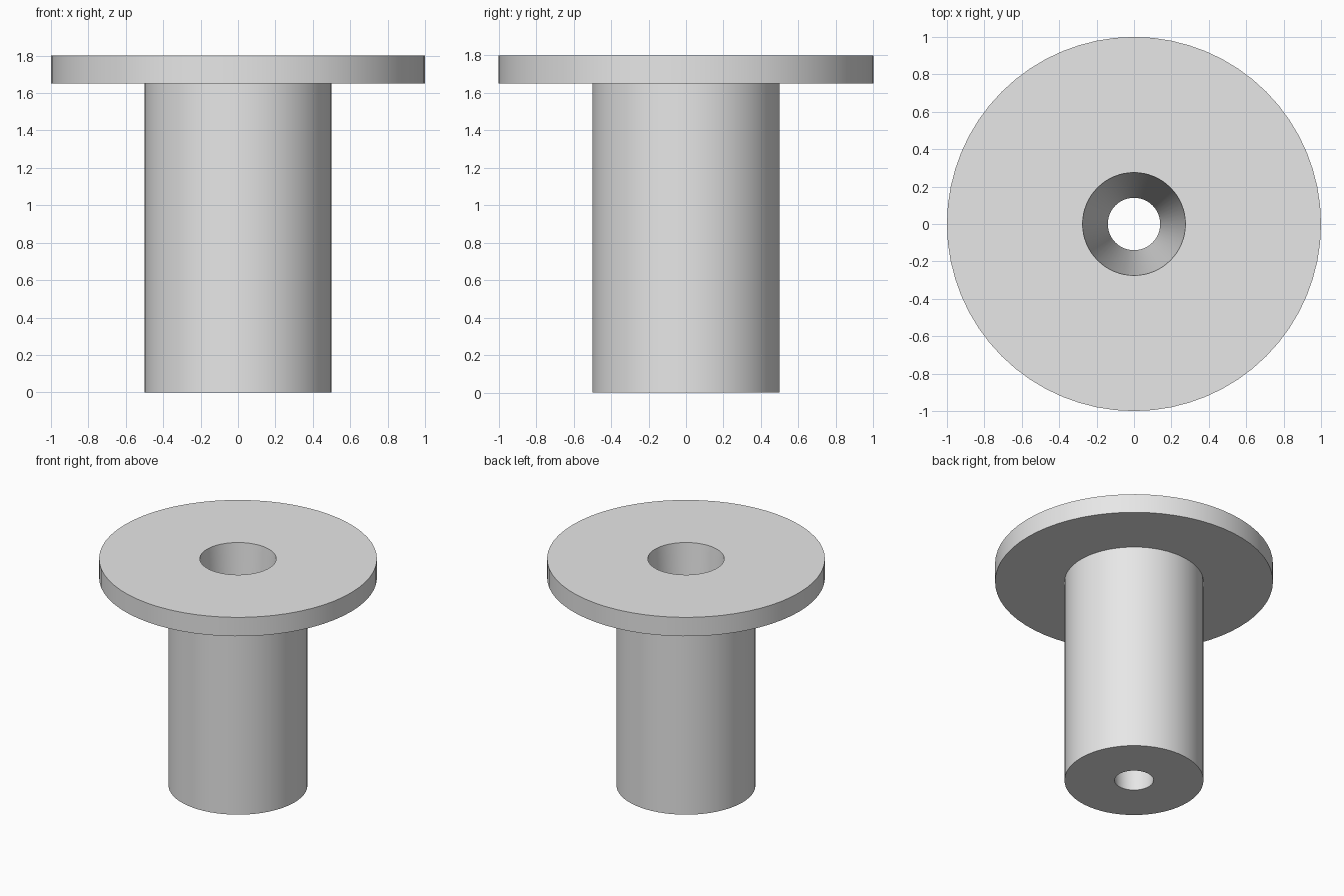
import bpy
import bmesh
import math

cube = bpy.data.objects.get("Cube")
if cube:
    bpy.data.objects.remove(cube, do_unlink=True)

SEGMENTS = 64

# Single grey material
grey = bpy.data.materials.new("light grey")
grey.use_nodes = True
colour = (0.8, 0.8, 0.8, 1)
grey.diffuse_color = colour
grey.node_tree.nodes["Principled BSDF"].inputs["Base Color"].default_value = colour


def lathe(name, profile):
    """Revolve a closed (radius, height) profile around the z axis."""
    bm = bmesh.new()
    verts = [bm.verts.new((r, 0, z)) for r, z in profile]
    edges = [bm.edges.new((v, verts[i - 1])) for i, v in enumerate(verts)]
    bmesh.ops.spin(bm, geom=verts + edges, cent=(0, 0, 0), axis=(0, 0, 1),
                   angle=math.tau, steps=SEGMENTS, use_merge=True)
    bmesh.ops.remove_doubles(bm, verts=bm.verts, dist=0.0001)
    bmesh.ops.recalc_face_normals(bm, faces=bm.faces)
    mesh = bpy.data.meshes.new(name)
    bm.to_mesh(mesh)
    bm.free()
    mesh.materials.append(grey)
    obj = bpy.data.objects.new(name, mesh)
    bpy.context.collection.objects.link(obj)
    bpy.ops.object.select_all(action="DESELECT")
    obj.select_set(True)
    bpy.context.view_layer.objects.active = obj
    bpy.ops.object.shade_smooth_by_angle(angle=math.radians(30))
    return obj


# Sleeve with a wide flange on top and a bore tapering towards the foot
lathe("flanged_sleeve", [
    (0.14, 0), (0.5, 0), (0.5, 1.65),
    (1, 1.65), (1, 1.8), (0.275, 1.8),
])
